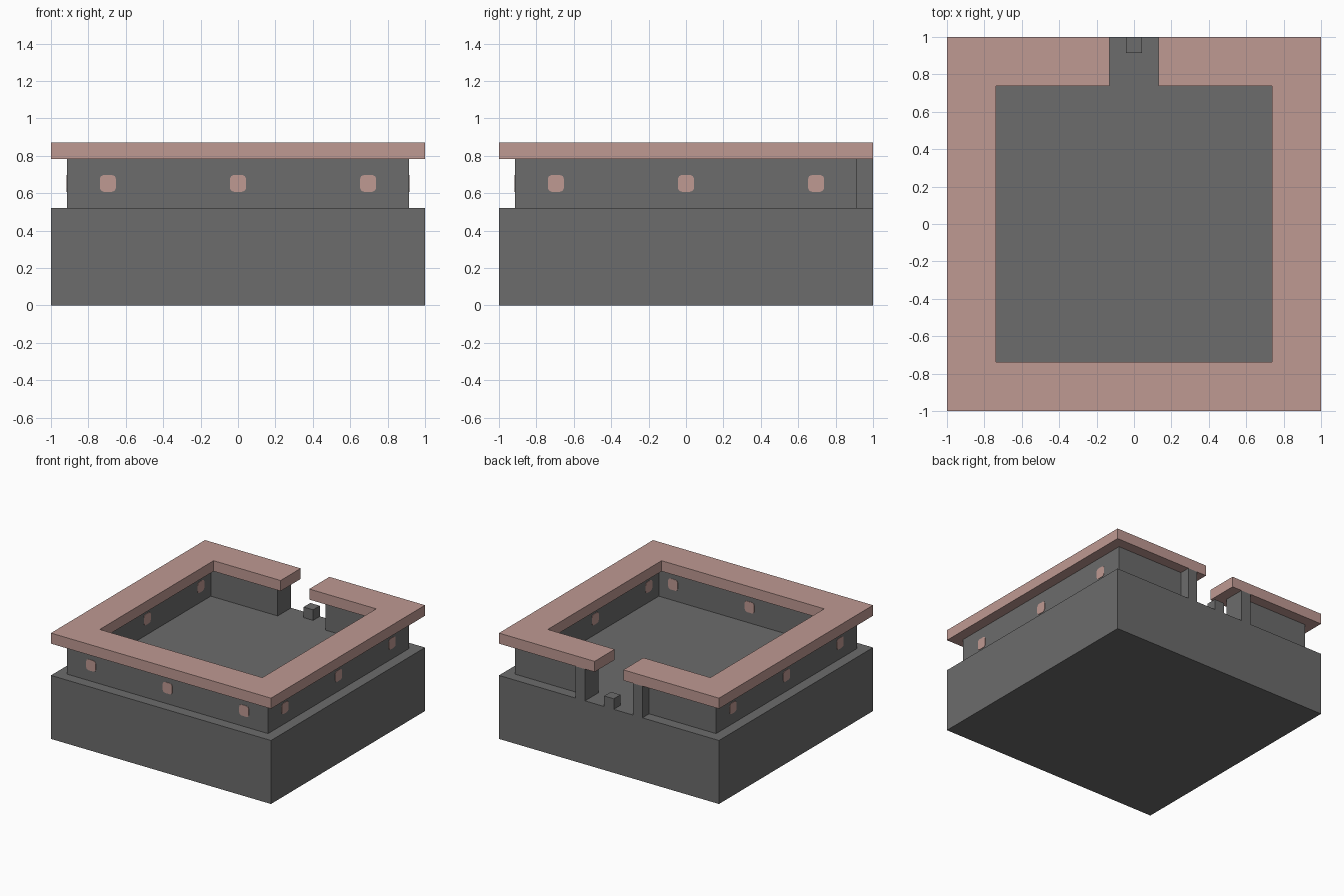
import bpy, bmesh
from math import pi
from mathutils import Matrix

U = 2 / 23  # building module

cube = bpy.data.objects.get("Cube")
if cube:
    bpy.data.objects.remove(cube, do_unlink=True)


def material(name, rgb):
    m = bpy.data.materials.new(name)
    m.use_nodes = True
    m.diffuse_color = (*rgb, 1)
    m.node_tree.nodes["Principled BSDF"].inputs["Base Color"].default_value = (*rgb, 1)
    return m


grey = material("dark grey", (0.15, 0.15, 0.15))
pink = material("dusty pink", (0.52, 0.32, 0.29))


def finish(name, bm, mat):
    bmesh.ops.recalc_face_normals(bm, faces=bm.faces)
    mesh = bpy.data.meshes.new(name)
    bm.to_mesh(mesh)
    bm.free()
    mesh.materials.append(mat)
    ob = bpy.data.objects.new(name, mesh)
    bpy.context.collection.objects.link(ob)
    return ob


def box(name, size, loc, mat):
    bm = bmesh.new()
    bmesh.ops.create_cube(bm, size=1, matrix=Matrix.Translation(loc) @ Matrix.Diagonal((*size, 1)))
    return finish(name, bm, mat)


def open_ring(name, half, z0, z1, mat):
    """Extrude a half plan (+x side) and its mirror image into one ring open at the back."""
    bm = bmesh.new()
    for s in (1, -1):
        face = bm.faces.new([bm.verts.new((s * x, y, z0)) for x, y in half])
        out = bmesh.ops.extrude_face_region(bm, geom=[face])["geom"]
        verts = [v for v in out if isinstance(v, bmesh.types.BMVert)]
        bmesh.ops.translate(bm, verts=verts, vec=(0, 0, z1 - z0))
    bmesh.ops.remove_doubles(bm, verts=bm.verts, dist=1e-4)
    # Drop the hidden seam where the halves meet at the front
    seam = [f for f in bm.faces if all(abs(v.co.x) < 1e-5 for v in f.verts)]
    bmesh.ops.delete(bm, geom=seam, context='FACES_ONLY')
    bmesh.ops.dissolve_limit(bm, angle_limit=0.01, verts=bm.verts, edges=bm.edges)
    return finish(name, bm, mat)


# Solid base block
box("base", (2, 2, 6 * U), (0, 0, 3 * U), grey)

# Wall with door jambs reaching the back edge
o, i = 1 - U, 1 - 2 * U
open_ring("wall", [(0, -o), (o, -o), (o, o), (3.5 * U, o), (3.5 * U, 1), (2.5 * U, 1),
                   (2.5 * U, i), (i, i), (i, -i), (0, -i)], 6 * U, 9 * U, grey)

# Overhanging cap, open at the back
c, g = 1 - 3 * U, 1.5 * U
open_ring("cap", [(0, -1), (1, -1), (1, 1), (g, 1), (g, c), (c, c), (c, -c), (0, -c)],
          9 * U, 10 * U, pink)

# Small block in the middle of the doorway
box("door_stop", (U, U, U), (0, 1 - U / 2, 6.5 * U), grey)

# Rounded pegs through the front and side walls
for side, turn in (("front", 0), ("left", pi / 2), ("right", -pi / 2)):
    for n in (-1, 0, 1):
        bm = bmesh.new()
        bmesh.ops.create_cube(bm, size=1, matrix=Matrix.Diagonal((U, U + 0.006, U * 1.03, 1)))
        along = [e for e in bm.edges if abs(e.verts[0].co.y - e.verts[1].co.y) > U / 2]
        bmesh.ops.bevel(bm, geom=along, offset=0.021, segments=2, profile=0.5, affect='EDGES')
        place = Matrix.Rotation(turn, 4, 'Z') @ Matrix.Translation((n * 8 * U, (i + o) / -2, 7.5 * U))
        bmesh.ops.transform(bm, matrix=place, verts=bm.verts)
        finish(f"{side}_peg_{n + 2}", bm, pink)
